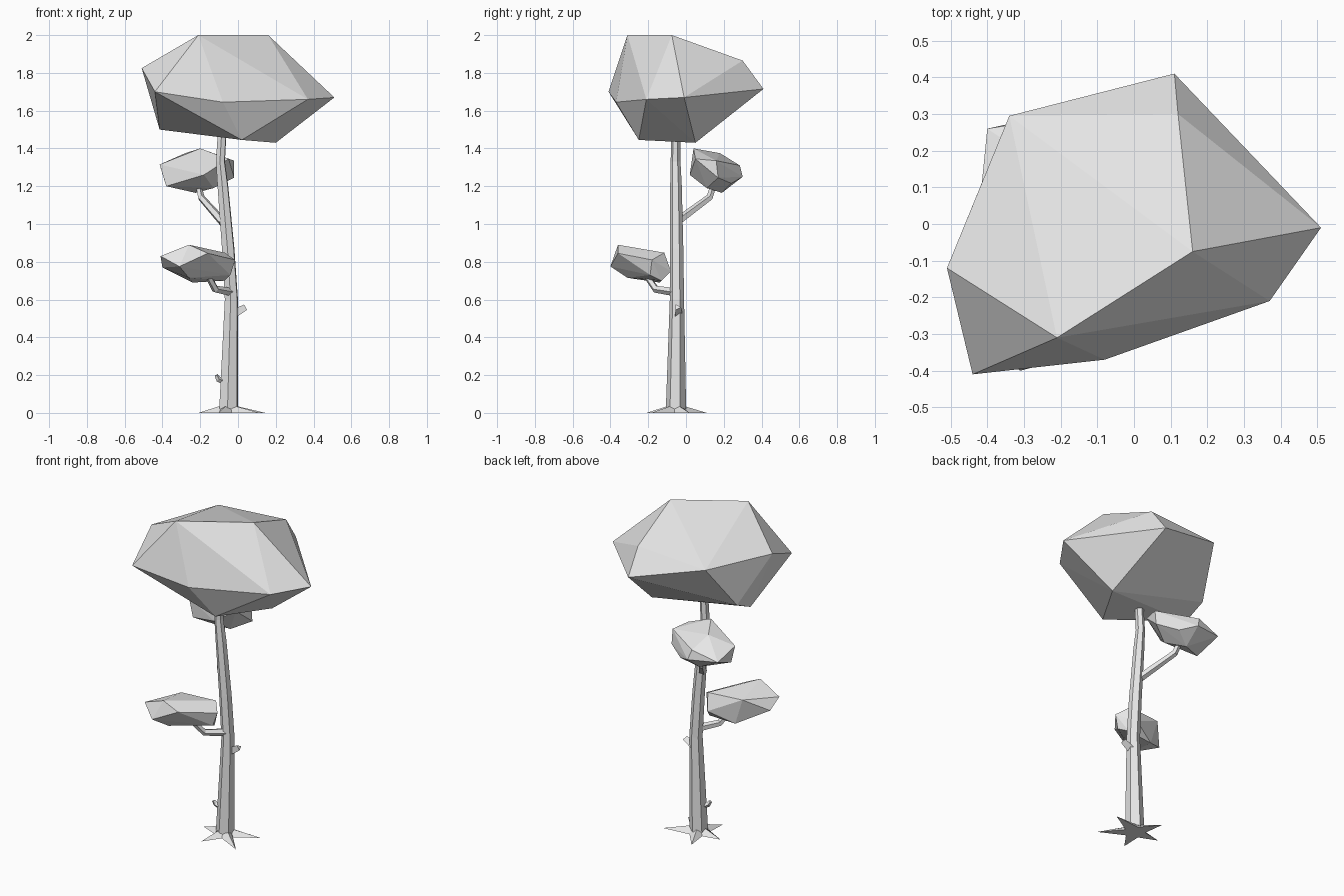
import bpy
import bmesh
from math import cos, sin, radians, pi
from mathutils import Vector

old = bpy.data.objects.get("Cube")
if old:
    bpy.data.objects.remove(old, do_unlink=True)

# One plain grey for the whole tree
grey = bpy.data.materials.new("pale grey")
grey.use_nodes = True
colour = (0.8, 0.8, 0.8, 1)
grey.diffuse_color = colour
grey.node_tree.nodes["Principled BSDF"].inputs["Base Color"].default_value = colour


def finish(name, bm):
    """Turn the bmesh into a flat-shaded object."""
    bmesh.ops.recalc_face_normals(bm, faces=bm.faces)
    mesh = bpy.data.meshes.new(name)
    bm.to_mesh(mesh)
    bm.free()
    mesh.materials.append(grey)
    obj = bpy.data.objects.new(name, mesh)
    bpy.context.collection.objects.link(obj)
    return obj


def foliage(name, corners):
    """Faceted leaf mass: the convex shell around a few corners."""
    bm = bmesh.new()
    for corner in corners:
        bm.verts.new(corner)
    result = bmesh.ops.convex_hull(bm, input=bm.verts)
    spare = [v for v in result["geom_interior"] if isinstance(v, bmesh.types.BMVert)]
    bmesh.ops.delete(bm, geom=spare, context="VERTS")
    finish(name, bm)


def bridge(bm, lower, upper):
    """Join two rings that have the same number of corners."""
    count = len(lower)
    for i in range(count):
        j = (i + 1) % count
        bm.faces.new((lower[i], lower[j], upper[j], upper[i]))


def branch(name, path, radii, sides):
    """Tapered limb that follows a short path."""
    bm = bmesh.new()
    points = [Vector(p) for p in path]
    rings = []
    for i, point in enumerate(points):
        before = points[max(i - 1, 0)]
        after = points[min(i + 1, len(points) - 1)]
        turn = (after - before).to_track_quat("Z", "Y")
        ring = []
        for k in range(sides):
            angle = 2 * pi * k / sides
            offset = Vector((cos(angle), sin(angle), 0)) * radii[i]
            ring.append(bm.verts.new(point + turn @ offset))
        rings.append(ring)
    for lower, upper in zip(rings, rings[1:]):
        bridge(bm, lower, upper)
    bm.faces.new(rings[0])
    bm.faces.new(rings[-1])
    finish(name, bm)


# Trunk: six-sided rings given as centre x, centre y, height, radius
trunk_rings = [
    (-.05, -.053, .02, .054),
    (-.035, -.048, .6, .038),
    (-.052, -.05, .87, .036),
    (-.08, -.053, 1.2, .031),
    (-.093, -.055, 1.33, .026),
    (-.083, -.055, 1.5, .025),
]
bm = bmesh.new()
rings = []
for x, y, z, radius in trunk_rings:
    ring = []
    for k in range(6):
        angle = 2 * pi * k / 6 + radians(24)
        ring.append(bm.verts.new((x + radius * cos(angle), y + radius * sin(angle), z)))
    rings.append(ring)
for lower, upper in zip(rings, rings[1:]):
    bridge(bm, lower, upper)
bm.faces.new(rings[0])
bm.faces.new(rings[-1])
finish("trunk", bm)

# Roots: a star of flat spikes rising to the foot of the trunk
bm = bmesh.new()
centre = Vector((-.05, -.053, 0))
tips = [Vector((x, y, 0)) - centre for x, y in
        ((.145, .02), (-.115, .11), (-.21, -.04), (-.105, -.21), (.115, -.185))]
outline, collar = [], []
for tip, following in zip(tips, tips[1:] + tips[:1]):
    valley = (tip.normalized() + following.normalized()).normalized() * .06
    for point, height in ((tip, .035), (valley, .02)):
        rise = point.normalized() * .05 + Vector((0, 0, height))
        outline.append(bm.verts.new(centre + point))
        collar.append(bm.verts.new(centre + rise))
bridge(bm, outline, collar)
bm.faces.new(outline)
bm.faces.new(collar)
finish("roots", bm)

# Branches that carry the side foliage, and two broken stubs
branch("upper_branch",
       [(-.08, -.05, 1.01), (-.195, .125, 1.14), (-.215, .15, 1.22)],
       [.024, .019, .016], 5)
branch("lower_branch",
       [(-.04, -.06, .64), (-.12, -.16, .655), (-.155, -.205, .72)],
       [.023, .02, .017], 5)
branch("left_stub", [(-.02, -.045, .525), (.04, -.045, .56)], [.025, .019], 3)
branch("right_stub", [(-.07, -.06, .165), (-.105, -.07, .18), (-.115, -.075, .2)],
       [.018, .015, .01], 4)

# Foliage masses
foliage("crown", [
    (-.21, -.31, 2), (.16, -.075, 2), (-.34, .295, 1.835), (.12, .3, 1.865),
    (-.51, -.12, 1.825), (-.44, -.41, 1.7), (-.08, -.37, 1.645),
    (.37, -.21, 1.66), (.51, -.01, 1.67), (.11, .41, 1.715),
    (.02, -.25, 1.445), (.2, .05, 1.43), (-.415, -.04, 1.5), (-.42, .1, 1.565),
])
foliage("upper_foliage", [
    (-.415, .11, 1.315), (-.38, .1, 1.2), (-.2, .04, 1.4),
    (-.28, .18, 1.375), (-.05, .05, 1.345), (-.02, .16, 1.335),
    (-.02, .17, 1.245), (-.4, .26, 1.265), (-.24, .285, 1.31),
    (-.22, .3, 1.25), (-.225, .19, 1.165), (-.18, .02, 1.26),
    (-.13, .11, 1.19), (-.13, .24, 1.215),
])
foliage("lower_foliage", [
    (-.41, -.33, .83), (-.31, -.4, .775), (-.26, -.36, .89),
    (-.16, -.36, .845), (-.29, -.14, .85), (-.07, -.115, .848),
    (-.015, -.18, .81), (-.09, -.08, .75), (-.04, -.19, .73),
    (-.07, -.13, .7), (-.24, -.14, .69), (-.26, -.31, .715), (-.4, -.255, .77),
])
